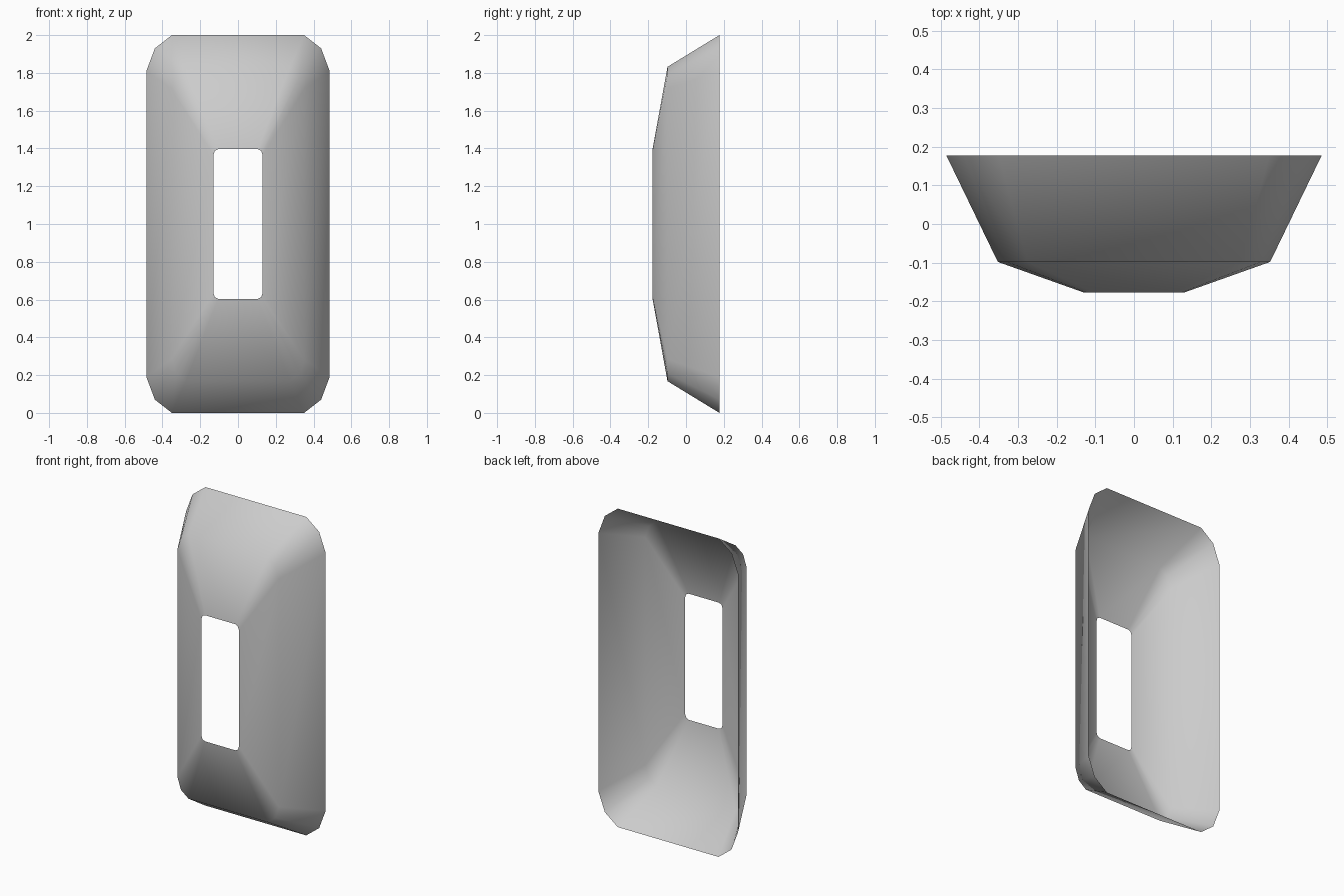
import bpy
import bmesh

if "Cube" in bpy.data.objects:
    bpy.data.objects.remove(bpy.data.objects["Cube"], do_unlink=True)

# Light grey finish
grey = bpy.data.materials.new("light_grey")
grey.use_nodes = True
colour = (0.6, 0.6, 0.6, 1)
grey.diffuse_color = colour
grey.node_tree.nodes["Principled BSDF"].inputs["Base Color"].default_value = colour


def ring(bm, y, corner):
    """Rounded rectangle: one corner mirrored into all four quadrants."""
    back = corner[::-1]
    loop = corner + [(x, -z) for x, z in back]
    loop += [(-x, -z) for x, z in corner] + [(-x, z) for x, z in back]
    return [bm.verts.new((x, y, z + 1)) for x, z in loop]


# Open shell: rear rim, shoulder and front opening
bm = bmesh.new()
rings = [
    ring(bm, 0.177, [(0.35, 1.0), (0.44, 0.93), (0.485, 0.81)]),
    ring(bm, -0.098, [(0.275, 0.832), (0.328, 0.79), (0.352, 0.715)]),
    ring(bm, -0.177, [(0.105, 0.396), (0.123, 0.387), (0.13, 0.365)]),
]
for outer, inner in zip(rings, rings[1:]):
    n = len(outer)
    for i in range(n):
        j = (i + 1) % n
        bm.faces.new((outer[i], outer[j], inner[j], inner[i]))
for face in bm.faces:
    face.smooth = True
# Outside of the shell faces the front
bm.normal_update()
if sum(f.normal.y for f in bm.faces) > 0:
    bmesh.ops.reverse_faces(bm, faces=bm.faces[:])

mesh = bpy.data.meshes.new("surround_shell")
bm.to_mesh(mesh)
bm.free()
mesh.materials.append(grey)
shell = bpy.data.objects.new("surround_shell", mesh)
bpy.context.collection.objects.link(shell)
